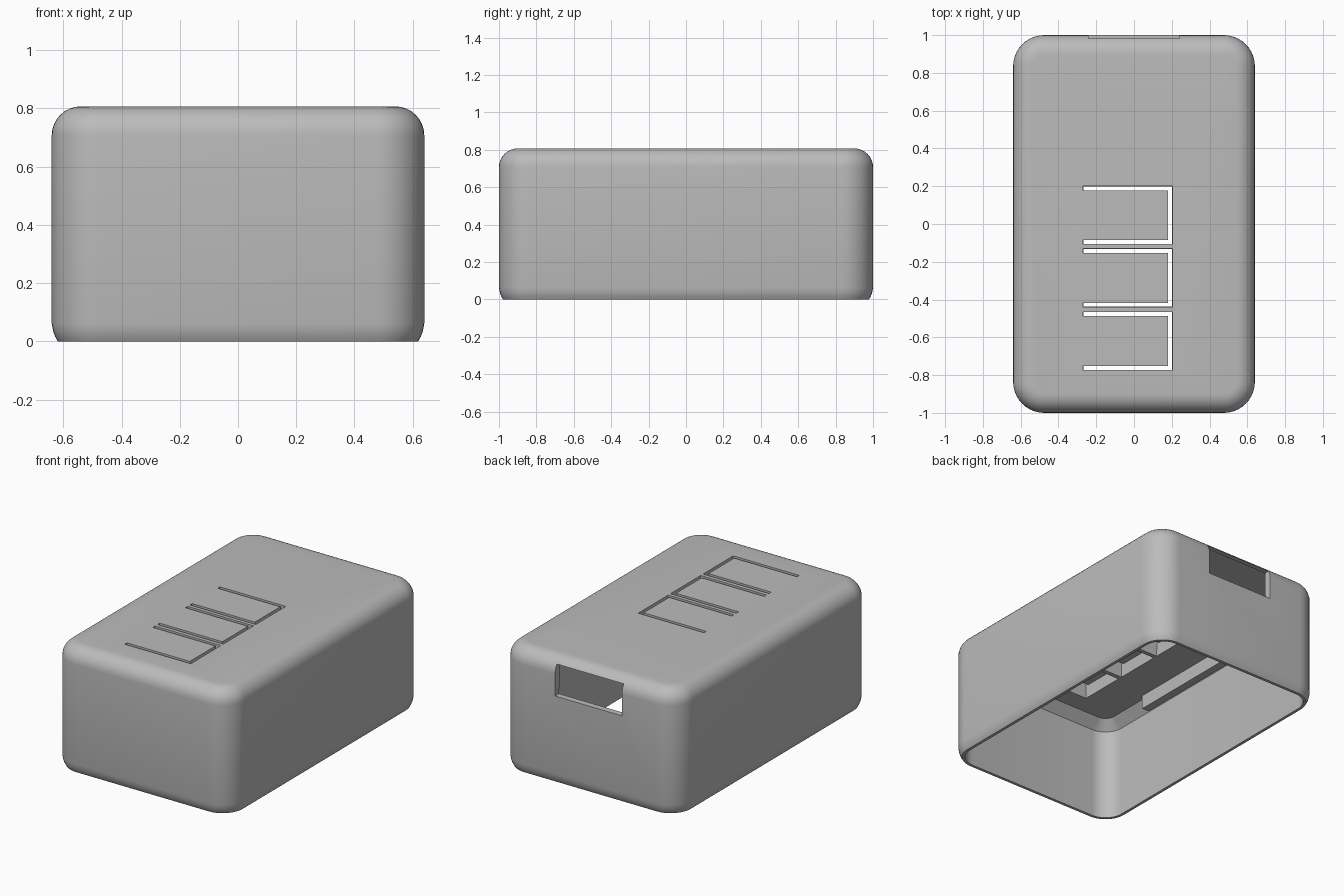
import bpy, bmesh, math

cube = bpy.data.objects.get("Cube")
if cube:
    bpy.data.objects.remove(cube, do_unlink=True)

HALF_X, HALF_Y, HEIGHT = 0.64, 1.0, 0.807
CORNER, FILLET, WALL = 0.165, 0.1, 0.04
CEILING = 0.66

gray = bpy.data.materials.new("light_gray_plastic")
gray.use_nodes = True
gray.diffuse_color = (0.5, 0.5, 0.5, 1)
gray.node_tree.nodes["Principled BSDF"].inputs["Base Color"].default_value = (0.5, 0.5, 0.5, 1)


def make_object(name, bm):
    bmesh.ops.recalc_face_normals(bm, faces=bm.faces)
    mesh = bpy.data.meshes.new(name)
    bm.to_mesh(mesh)
    bm.free()
    mesh.materials.append(gray)
    obj = bpy.data.objects.new(name, mesh)
    bpy.context.collection.objects.link(obj)
    return obj


def rounded_ring(bm, inset, z, steps=10):
    """Rounded rectangle outline, offset inward from the outer wall."""
    r = CORNER - inset
    cx, cy = HALF_X - CORNER, HALF_Y - CORNER
    verts = []
    for quarter, (sx, sy) in enumerate([(1, 1), (-1, 1), (-1, -1), (1, -1)]):
        for i in range(steps + 1):
            a = math.pi / 2 * (quarter + i / steps)
            verts.append(bm.verts.new((sx * cx + r * math.cos(a), sy * cy + r * math.sin(a), z)))
    return verts


def loft(name, profile):
    """Closed solid through rounded outlines given as (inset, z)."""
    bm = bmesh.new()
    rings = [rounded_ring(bm, inset, z) for inset, z in profile]
    n = len(rings[0])
    for low, high in zip(rings, rings[1:]):
        for i in range(n):
            j = (i + 1) % n
            bm.faces.new((low[i], low[j], high[j], high[i]))
    bm.faces.new(rings[0][::-1])
    bm.faces.new(rings[-1])
    return make_object(name, bm)


def box(name, x, y, z):
    bm = bmesh.new()
    bmesh.ops.create_cube(bm, size=1)
    for v in bm.verts:
        v.co = [lo + (c + 0.5) * (hi - lo) for c, (lo, hi) in zip(v.co, (x, y, z))]
    return make_object(name, bm)


def cut(target, cutter):
    """Subtract the cutter, keep the result and drop the cutter."""
    cutter.hide_render = True
    mod = target.modifiers.new("cut", "BOOLEAN")
    mod.operation = "DIFFERENCE"
    mod.solver = "EXACT"
    mod.object = cutter
    bpy.context.view_layer.update()
    graph = bpy.context.evaluated_depsgraph_get()
    result = bpy.data.meshes.new_from_object(target.evaluated_get(graph))
    target.modifiers.clear()
    target.data = result
    bpy.data.objects.remove(cutter, do_unlink=True)


# Outer body: slight tuck at the base, large fillet at the top
profile = [(0.021, 0), (0.012, 0.016), (0.005, 0.035), (0, 0.062)]
for i in range(9):
    a = math.pi / 2 * i / 8
    profile.append((FILLET * (1 - math.cos(a)), HEIGHT - FILLET * (1 - math.sin(a))))
body = loft("case_body", profile)

# Hollow interior, open below, with a chamfer under the thick ceiling
cut(body, loft("cavity_cutter", [(WALL, -0.1), (WALL, 0.6), (WALL + 0.06, CEILING)]))

# Higher ceiling behind the rear port, then the port itself
cut(body, box("rear_recess_cutter", (-0.45, 0.45), (0.6, 0.95), (0.5, 0.77)))
cut(body, box("port_cutter", (-0.24, 0.24), (0.9, 1.1), (0.565, 0.765)))

# Three flexible push tabs: thinned from below and outlined by a U slot
SLOT = 0.023
X0, X1 = -0.27, 0.203
for top, bottom in [(0.2, -0.107), (-0.131, -0.44), (-0.465, -0.774)]:
    cut(body, box("tab_pocket_cutter", (X0 + 0.002, X1 - 0.002),
                  (bottom + 0.002, top - 0.002), (0.55, 0.745)))
    # U-shaped slot as one extruded outline
    bm = bmesh.new()
    outline = [(X0, bottom), (X1, bottom), (X1, top), (X0, top), (X0, top - SLOT),
               (X1 - SLOT, top - SLOT), (X1 - SLOT, bottom + SLOT), (X0, bottom + SLOT)]
    face = bm.faces.new([bm.verts.new((x, y, 0.7)) for x, y in outline])
    grown = bmesh.ops.extrude_face_region(bm, geom=[face])["geom"]
    bmesh.ops.translate(bm, vec=(0, 0, 0.2),
                        verts=[g for g in grown if isinstance(g, bmesh.types.BMVert)])
    cut(body, make_object("slot_cutter", bm))

# Smooth fillets with crisp cut edges
bpy.ops.object.select_all(action="DESELECT")
body.select_set(True)
bpy.context.view_layer.objects.active = body
bpy.ops.object.shade_smooth_by_angle(angle=math.radians(30))

# Retaining rails under the ceiling along both long sides
for side, sign in (("right", -1), ("left", 1)):
    box(side + "_inner_rail", sorted((sign * 0.51, sign * 0.56)), (-0.53, 0.53), (0.57, 0.675))
